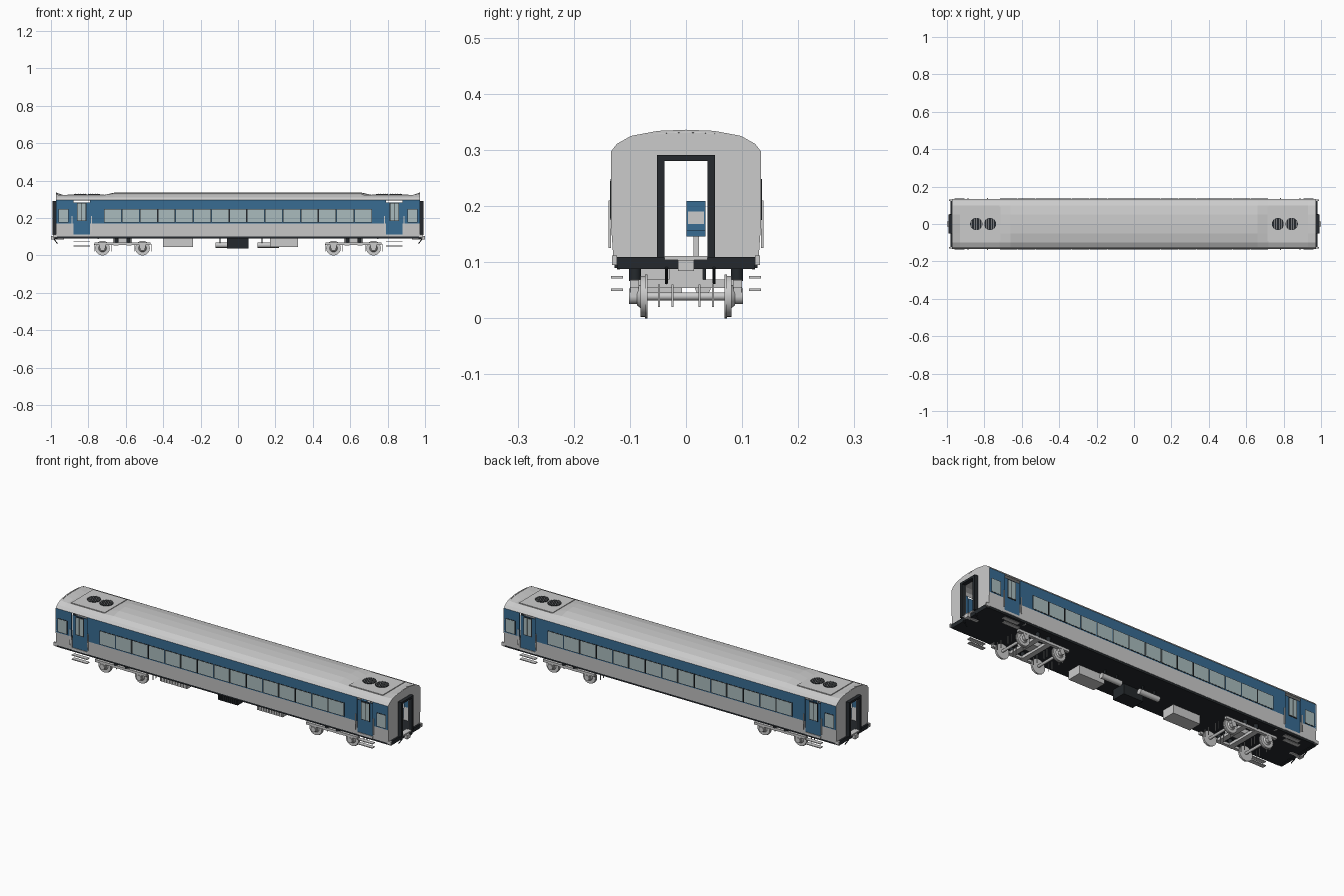
import bpy, bmesh, math
from mathutils import Matrix, Vector

if "Cube" in bpy.data.objects:
    bpy.data.objects.remove(bpy.data.objects["Cube"])


def material(name, rgb):
    m = bpy.data.materials.new(name)
    m.diffuse_color = (*rgb, 1)
    m.use_nodes = True
    m.node_tree.nodes["Principled BSDF"].inputs["Base Color"].default_value = m.diffuse_color
    return m


BLUE = material("blue_paint", (0.04, 0.15, 0.29))
GLASS = material("window_glass", (0.40, 0.50, 0.51))
DARK = material("dark_rubber", (0.018, 0.022, 0.026))
S = (-1, 1)


def finish(bm, name, mat=None, solid=0, smooth=False):
    me = bpy.data.meshes.new(name)
    bm.to_mesh(me)
    bm.free()
    ob = bpy.data.objects.new(name, me)
    bpy.context.collection.objects.link(ob)
    if mat:
        me.materials.append(mat)
    if solid:
        mod = ob.modifiers.new("thickness", "SOLIDIFY")
        mod.thickness, mod.offset = solid, -1
    if smooth:
        bpy.context.view_layer.objects.active = ob
        ob.select_set(True)
        bpy.ops.object.shade_smooth_by_angle(angle=math.radians(35))
        ob.select_set(False)
    return ob


def box(bm, x0, x1, y0, y1, z0, z1):
    mid = Vector((x0 + x1, y0 + y1, z0 + z1)) / 2
    size = (abs(x1 - x0), abs(y1 - y0), abs(z1 - z0))
    bmesh.ops.create_cube(bm, size=1, matrix=Matrix.Translation(mid) @ Matrix.Diagonal((*size, 1)))


def boxes(name, items, mat=None, mx=False, my=False):
    """Boxes as one object, optionally repeated across x = 0 and y = 0."""
    bm = bmesh.new()
    for x0, x1, y0, y1, z0, z1 in items:
        for sx in (S if mx else (1,)):
            for sy in (S if my else (1,)):
                box(bm, x0 * sx, x1 * sx, y0 * sy, y1 * sy, z0, z1)
    return finish(bm, name, mat)


def cyl(bm, a, b, r, seg=24, r2=None):
    a, b = Vector(a), Vector(b)
    rot = (b - a).to_track_quat("Z", "Y").to_matrix().to_4x4()
    bmesh.ops.create_cone(bm, cap_ends=True, segments=seg, radius1=r, radius2=r if r2 is None else r2,
                          depth=(b - a).length, matrix=Matrix.Translation((a + b) / 2) @ rot)


# Body cross-section, lofted along x; the roof is cut flat over the end wells
HALF = [(.129, .1), (.134, .171), (.134, .297), (.123, .311), (.098, .325), (.05, .334)]
PROFILE = [(-y, z) for y, z in HALF] + [(0, .336)] + HALF[::-1]
XS = [.972, .93, .88, .79, .72, .66]
SECTIONS = [-x for x in XS] + XS[::-1]
LAST = len(PROFILE) - 2


def cap(x):
    return .322 if .7 < abs(x) < .95 else 1


def shell(name, strips, mat=None, doors=False):
    bm = bmesh.new()
    for x0, x1 in zip(SECTIONS, SECTIONS[1:]):
        if doors and .79 < abs(x0 + x1) / 2 < .88:
            continue
        for j in strips:
            (ya, za), (yb, zb) = PROFILE[j], PROFILE[j + 1]
            bm.faces.new([bm.verts.new((x, y, min(z, cap(x)))) for x, y, z in
                          ((x0, ya, za), (x1, ya, za), (x1, yb, zb), (x0, yb, zb))])
    bmesh.ops.remove_doubles(bm, verts=bm.verts, dist=1e-5)
    finish(bm, name, mat, solid=.005)


shell("lower_side_panels", (0, LAST), doors=True)
shell("blue_side_band", (1, LAST - 1), BLUE, doors=True)
shell("roof", range(2, LAST - 1))


# End walls and inner partitions, each with an open doorway
def wall(name, x, inset=0):
    bm = bmesh.new()
    outline = [(y * (1 - inset), z - inset * .3) for y, z in PROFILE]
    if abs(x) < .95:
        outline = [(y, min(z, .318)) for y, z in outline]
    outline += [(.04, .1), (.04, .282), (-.04, .282), (-.04, .1)]
    f = bm.faces.new([bm.verts.new((x, y, z)) for y, z in outline])
    f.normal_update()
    if f.normal.x * x < 0:
        f.normal_flip()
    finish(bm, name, solid=.006)


for s, side in zip(S, ("left", "right")):
    wall(f"{side}_end_wall", s * .973)
    wall(f"{side}_partition", s * .75, .045)

# Floor, buffer beams and gangway frames
boxes("floor", [(-.968, .968, -.127, .127, .09, .104)], DARK)
boxes("buffer_beam", [(.965, .982, -.123, .123, .088, .109)], DARK, mx=True)
boxes("gangway_frame", [(.972, .992, .038, .052, .108, .291),
                        (.972, .992, -.038, .038, .28, .291)], DARK, mx=True, my=True)
boxes("gangway_threshold", [(.96, .99, -.038, .038, .104, .111)], mx=True)
boxes("corner_bracket", [(.968, .988, .123, .132, .095, .112)], mx=True, my=True)

# Side doors: recessed leaf, twin window and handrails
boxes("door_leaf", [(.79, .88, .124, .128, .112, .284)], BLUE, mx=True, my=True)
boxes("door_sill", [(.79, .88, .118, .131, .1, .112)], mx=True, my=True)
boxes("door_window_frame", [(.811, .861, .127, .1295, .184, .281)], DARK, mx=True, my=True)
boxes("door_window", [(.815, .835, .128, .131, .188, .277),
                      (.838, .857, .128, .131, .188, .277)], GLASS, mx=True, my=True)
boxes("door_handrail", [(x, x + .004, .134, .138, .125, .21) for x in (.781, .885)], mx=True, my=True)

# Row of fifteen saloon windows plus one end window each side
pitch = 1.434 / 15
spans = [(-.717 + i * pitch + .004, -.717 + (i + 1) * pitch - .004) for i in range(15)]
spans += [(.908, .958), (-.958, -.908)]
boxes("window_frame", [(a - .003, b + .003, .127, .135, .175, .248) for a, b in spans], DARK, my=True)
boxes("window_pane", [(a, b, .127, .1358, .178, .245) for a, b in spans], GLASS, my=True)

# Roof-end ventilation units with round fan grilles
boxes("roof_unit_plate", [(.715, .912, -.092, .092, .318, .326)], mx=True)
bm = bmesh.new()
slats = []
for s in S:
    for x in (.77, .843):
        cyl(bm, (s * x, 0, .322), (s * x, 0, .329), .033, 32)
        for k in range(-3, 4):
            h = math.sqrt(.032 ** 2 - (k * .009) ** 2)
            slats.append((s * x + k * .009 - .001, s * x + k * .009 + .001, -h, h, .328, .3305))
finish(bm, "roof_fan", DARK)
boxes("roof_fan_slats", slats)

# Seats, three and two abreast, behind the windows
rows = [-.66 + i * .0825 for i in range(17)]
cols = (.018, .057, .096, -.064, -.102)
boxes("seat", [b for x in rows for y in cols for b in (
    (x - .02, x + .02, y - .017, y + .017, .146, .156),
    (x - .026, x - .016, y - .017, y + .017, .15, .209))], BLUE)
boxes("seat_back_panel", [(x - .029, x - .014, y - .014, y + .014, .168, .19) for x in rows for y in cols])
boxes("seat_post", [(x - .006, x + .006, y - .005, y + .005, .103, .147) for x in rows for y in cols])

# Entrance steps below each door
boxes("entrance_step", [(.79, .88, .112, .134, z, z + .004) for z in (.049, .071)], mx=True, my=True)

# Bogies
frame, springs, rods = [], [], []
wheels, boxes_bm = bmesh.new(), bmesh.new()
for c in (-.6175, .6175):
    frame += [(c - .15, c + .15, s * .084, s * .1, .055, .068) for s in S]
    frame += [(c + o - .014, c + o + .014, -.1, .1, .054, .069) for o in (-.035, .035)]
    frame += [(c - .05, c + .05, -.03, .03, .066, .09)]
    springs += [(c + o, s * .091) for o in (-.032, .032) for s in S]
    for ax in (c - .107, c + .107):
        cyl(wheels, (ax, -.098, .039), (ax, .098, .039), .007, 16)
        for s in S:
            cyl(wheels, (ax, s * .072, .039), (ax, s * .081, .039), .0365, 32)
            cyl(wheels, (ax, s * .069, .039), (ax, s * .073, .039), .039, 32)
            cyl(wheels, (ax, s * .08, .039), (ax, s * .087, .039), .022, 24, .016)
            cyl(boxes_bm, (ax, s * .083, .039), (ax, s * .102, .039), .014, 16)
            box(boxes_bm, ax - .015, ax + .015, s * .085, s * .099, .039, .06)
        rods += [(ax + d, ax + d + .003, y - .0015, y + .0015, .02, .06)
                 for d in (-.045, .045) for y in (-.048, -.024, .024, .048)]
finish(wheels, "wheelsets", smooth=True)
finish(boxes_bm, "axle_boxes", smooth=True)
boxes("bogie_frames", frame)
boxes("brake_rods", rods)
bm = bmesh.new()
for x, y in springs:
    cyl(bm, (x, y, .066), (x, y, .092), .011, 16)
finish(bm, "bogie_springs", DARK, smooth=True)

# Underfloor equipment: ribbed boxes and air tanks
for name, x0, x1, z0, mat in (("left_equipment_box", -.4, -.24, .045, None),
                              ("battery_box", -.06, .055, .037, DARK),
                              ("right_equipment_box", .17, .32, .045, None)):
    n = 10
    step = (x1 - x0) / n
    boxes(name, [(x0, x1, -.082, -.007, z0, .092)] +
          [(x0 + (i + .3) * step, x0 + (i + .7) * step, -.087, -.08, z0 + .005, .082)
           for i in range(n)], mat)
bm = bmesh.new()
hangers = []
for x0 in (-.12, .105):
    cyl(bm, (x0, .03, .055), (x0 + .115, .03, .055), .014, 20)
    hangers += [(x0 + d, x0 + d + .006, .024, .036, .06, .092) for d in (.02, .09)]
finish(bm, "air_tanks", smooth=True)
boxes("tank_hangers", hangers, DARK)

# Couplers and hanging hoses
boxes("coupler", [(.93, .99, -.008, .008, .086, .1), (.985, 1, -.014, .014, .084, .104)], mx=True)
bm = bmesh.new()
for s in S:
    for y in (-.035, .05):
        cyl(bm, (s * .985, y, .09), (s * .965, y, .062), .0025, 8)
finish(bm, "brake_hoses", DARK, smooth=True)
